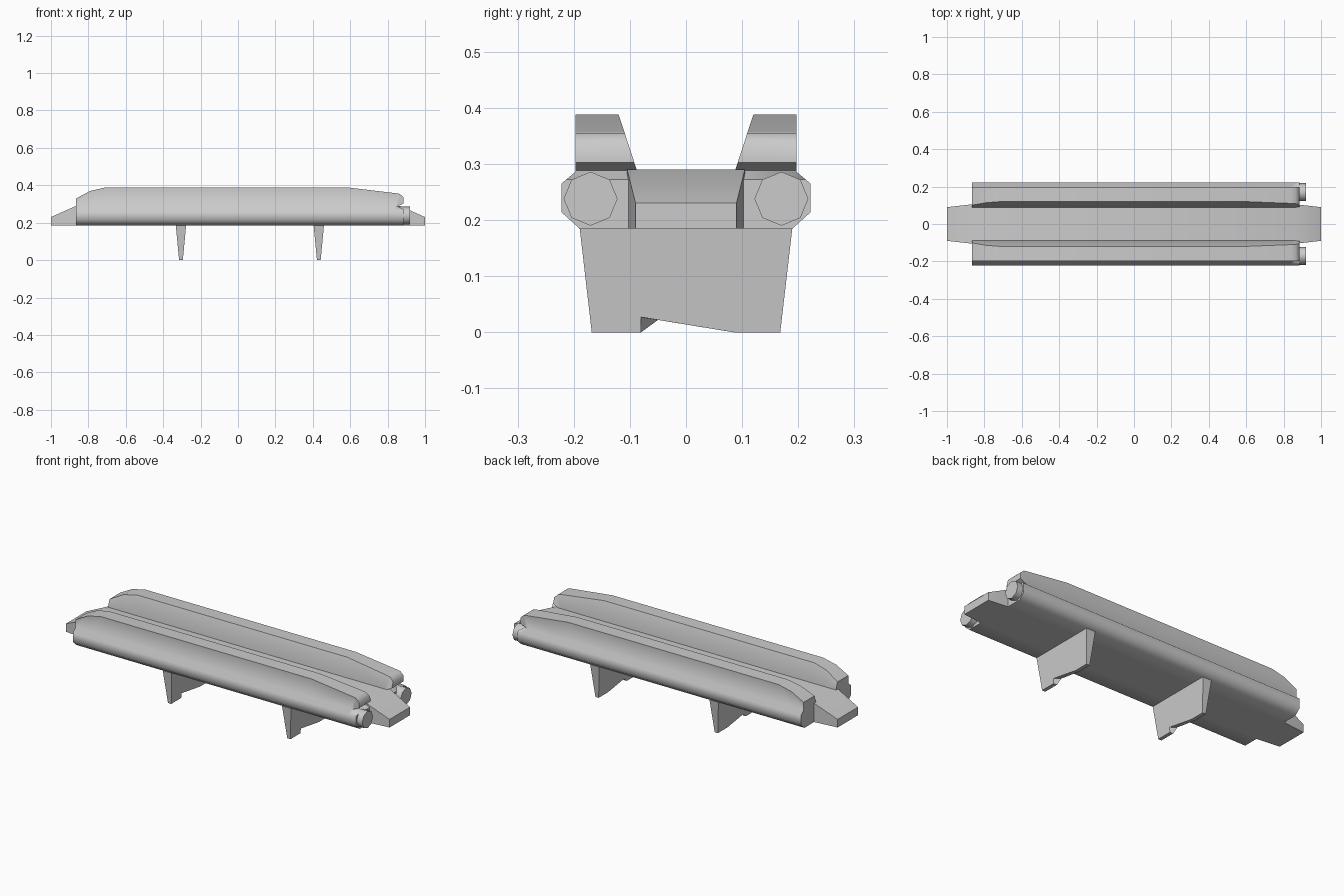
import bpy, bmesh, math
from mathutils import Matrix

if "Cube" in bpy.data.objects:
    bpy.data.objects.remove(bpy.data.objects["Cube"])


def loft(name, sections):
    """Skin matching (x, y, z) rings and cap both ends."""
    bm = bmesh.new()
    rings = [[bm.verts.new(p) for p in s] for s in sections]
    for a, b in zip(rings, rings[1:]):
        n = len(a)
        for i in range(n):
            j = (i + 1) % n
            bm.faces.new((a[i], a[j], b[j], b[i]))
    bm.faces.new(rings[0])
    bm.faces.new(rings[-1])
    return finish(name, bm)


def finish(name, bm):
    bmesh.ops.recalc_face_normals(bm, faces=bm.faces)
    me = bpy.data.meshes.new(name)
    bm.to_mesh(me)
    bm.free()
    ob = bpy.data.objects.new(name, me)
    bpy.context.collection.objects.link(ob)
    return ob


def activate(ob):
    bpy.ops.object.select_all(action='DESELECT')
    ob.select_set(True)
    bpy.context.view_layer.objects.active = ob


def smooth(ob, degrees):
    activate(ob)
    bpy.ops.object.shade_smooth_by_angle(angle=math.radians(degrees))


BASE = 0.185

# central plank with narrowed, sloping ends: x, top height, half width
plank = loft("center_plank", [
    [(x, -w0, BASE), (x, w0, BASE), (x, w1, top), (x, -w1, top)]
    for x, top, w0, w1 in [(-1, 0.23, 0.09, 0.09), (-0.865, 0.29, 0.105, 0.105),
                           (0.865, 0.29, 0.105, 0.105), (1, 0.23, 0.09, 0.09)]])
smooth(plank, 40)

# side rails: top outline seen from the front
rail_top = [(-0.865, 0.33), (-0.79, 0.37), (-0.71, 0.388), (0.59, 0.388),
            (0.84, 0.358), (0.865, 0.354), (0.886, 0.335)]


def rail_section(x, top, s):
    inner = 0.088 + (top - 0.29) * 0.032 / 0.098
    pts = [(0.098, BASE), (0.19, BASE), (0.222, 0.214), (0.222, 0.265),
           (0.197, 0.286), (0.197, top), (inner, top), (0.088, 0.29)]
    return [(x, s * y, z) for y, z in pts]


for s, side in ((-1, "front"), (1, "back")):
    rail = loft(side + "_rail", [rail_section(x, t, s) for x, t in rail_top])

    # wedge notch above the round rail end
    wedge = [(0.92, 0.308), (0.886, 0.303), (0.853, 0.288), (0.886, 0.272), (0.92, 0.272)]
    cutter = loft("notch_cutter", [[(x, s * y, z) for x, z in wedge] for y in (0.05, 0.3)])
    cutter.hide_render = True
    mod = rail.modifiers.new("notch", 'BOOLEAN')
    mod.operation = 'DIFFERENCE'
    mod.object = cutter
    activate(rail)
    bpy.ops.object.modifier_apply(modifier=mod.name)
    bpy.data.objects.remove(cutter)
    smooth(rail, 55)

    # eight-sided end cap
    bm = bmesh.new()
    bmesh.ops.create_cone(bm, cap_ends=True, segments=8, radius1=0.048, radius2=0.048,
                          depth=0.06,
                          matrix=Matrix.Translation((0.89, s * 0.17, 0.238))
                          @ Matrix.Rotation(math.pi / 2, 4, 'Y'))
    smooth(finish(side + "_end_cap", bm), 50)

# tapered cross legs with a slanted notch in the lower edge
for x0, name in ((-0.305, "left_leg"), (0.432, "right_leg")):
    sections = []
    for side, notch in ((-1, (-0.05, 0.022)), (1, (-0.08, 0.027))):
        outline = [(-0.19, 0.19), (-0.168, 0), (-0.08, 0), notch,
                   (0.085, 0), (0.168, 0), (0.19, 0.19)]
        sections.append([(x0 + side * (0.01 + 0.018 * z / 0.19), y, z) for y, z in outline])
    loft(name, sections)
